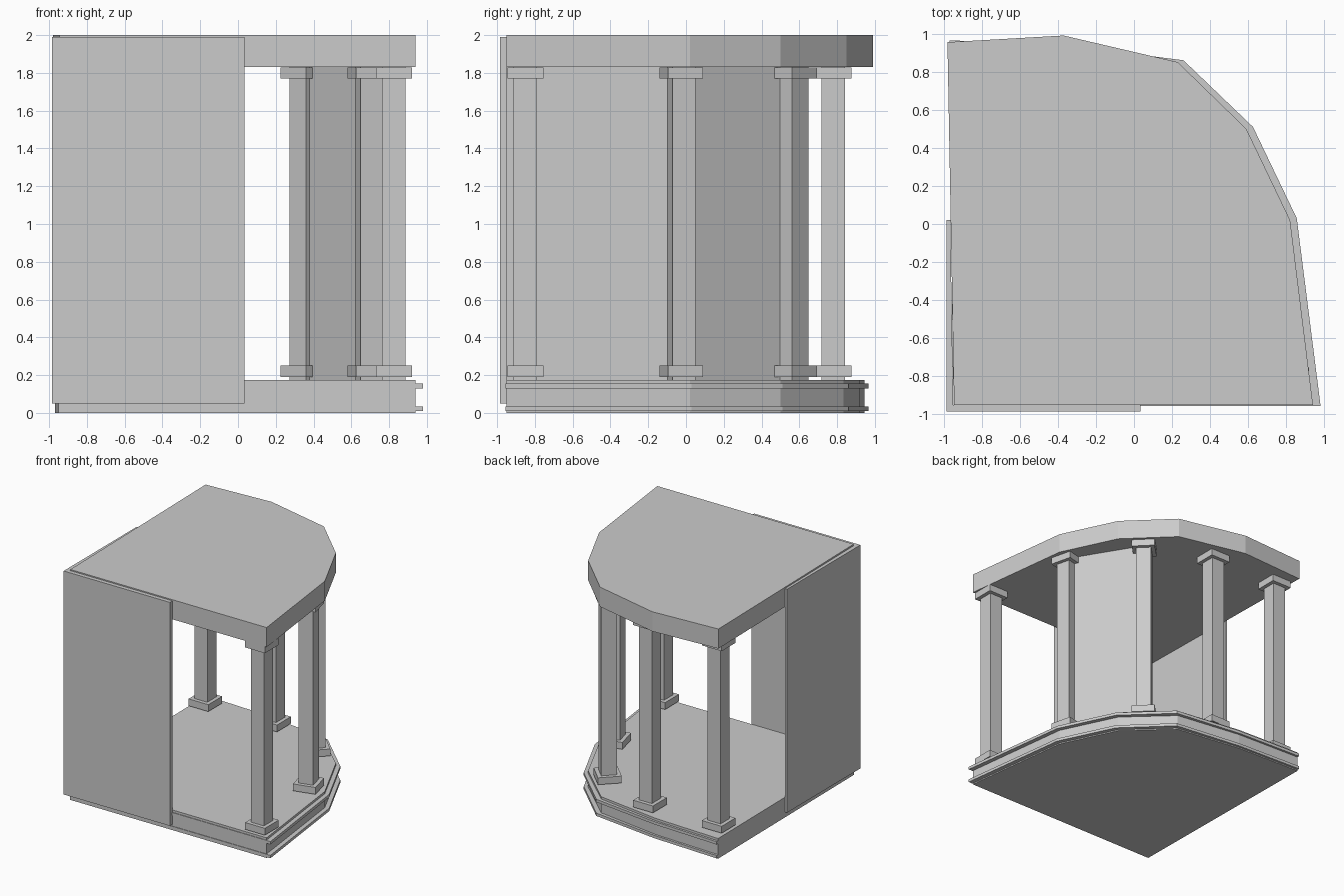
import bpy, bmesh, math
from mathutils import Matrix

if "Cube" in bpy.data.objects:
    bpy.data.objects.remove(bpy.data.objects["Cube"])


def finish(name, bm):
    bmesh.ops.recalc_face_normals(bm, faces=bm.faces)
    me = bpy.data.meshes.new(name)
    bm.to_mesh(me)
    bm.free()
    ob = bpy.data.objects.new(name, me)
    bpy.context.collection.objects.link(ob)
    return ob


def slab(name, outline, z0, z1):
    """Extrude a plan outline from z0 to z1."""
    bm = bmesh.new()
    face = bm.faces.new([bm.verts.new((x, y, z0)) for x, y in outline])
    res = bmesh.ops.extrude_face_region(bm, geom=[face], use_keep_orig=True)
    for v in res["geom"]:
        if isinstance(v, bmesh.types.BMVert):
            v.co.z = z1
    return finish(name, bm)


def column(name, x, y, angle):
    """Square shaft with a plinth and a capital."""
    bm = bmesh.new()
    for w, z0, z1 in ((0.125, 0.175, 1.83), (0.19, 0.19, 0.25), (0.19, 1.77, 1.829)):
        m = (Matrix.Translation((x, y, (z0 + z1) / 2))
             @ Matrix.Rotation(math.radians(angle), 4, 'Z')
             @ Matrix.Diagonal((w, w, z1 - z0, 1)))
        bmesh.ops.create_cube(bm, size=1, matrix=m)
    return finish(name, bm)


# Roof slab
roof = [(-0.945, -0.95), (0.94, -0.95), (0.82, 0.02), (0.59, 0.50),
        (0.23, 0.85), (-0.37, 0.99), (-0.98, 0.955)]
slab("roof", roof, 1.83, 2.0)

# Floor platform and its two projecting mouldings
body = [(-0.95, -0.95), (0.94, -0.95), (0.82, 0.02), (0.59, 0.50),
        (0.23, 0.835), (-0.36, 0.92), (-0.97, 0.945)]
lip = [(-0.94, -0.955), (0.98, -0.955), (0.855, 0.03), (0.625, 0.51),
       (0.26, 0.86), (-0.35, 0.938), (-0.97, 0.965)]
slab("floor_platform", body, 0.0, 0.175)
slab("lower_moulding", lip, 0.01, 0.035)
slab("upper_moulding", lip, 0.13, 0.155)

# Corner walls as one L-shaped plan
walls = [(-0.985, -0.985), (0.035, -0.985), (0.035, -0.95), (-0.95, -0.95),
         (-0.965, 0.02), (-0.985, 0.02)]
slab("corner_walls", walls, 0.05, 1.99)

# Thin panel between two columns
panel = [(0.335, 0.56), (0.665, 0.02), (0.675, 0.025), (0.345, 0.565)]
slab("panel", panel, 0.175, 1.83)

# Columns along the curved edge
for i, (x, y, a) in enumerate([(0.825, -0.85, 0), (0.695, -0.025, 14),
                               (0.36, 0.56, 45), (-0.20, 0.78, 0),
                               (-0.86, 0.78, 0)]):
    column("column_%d" % (i + 1), x, y, a)
